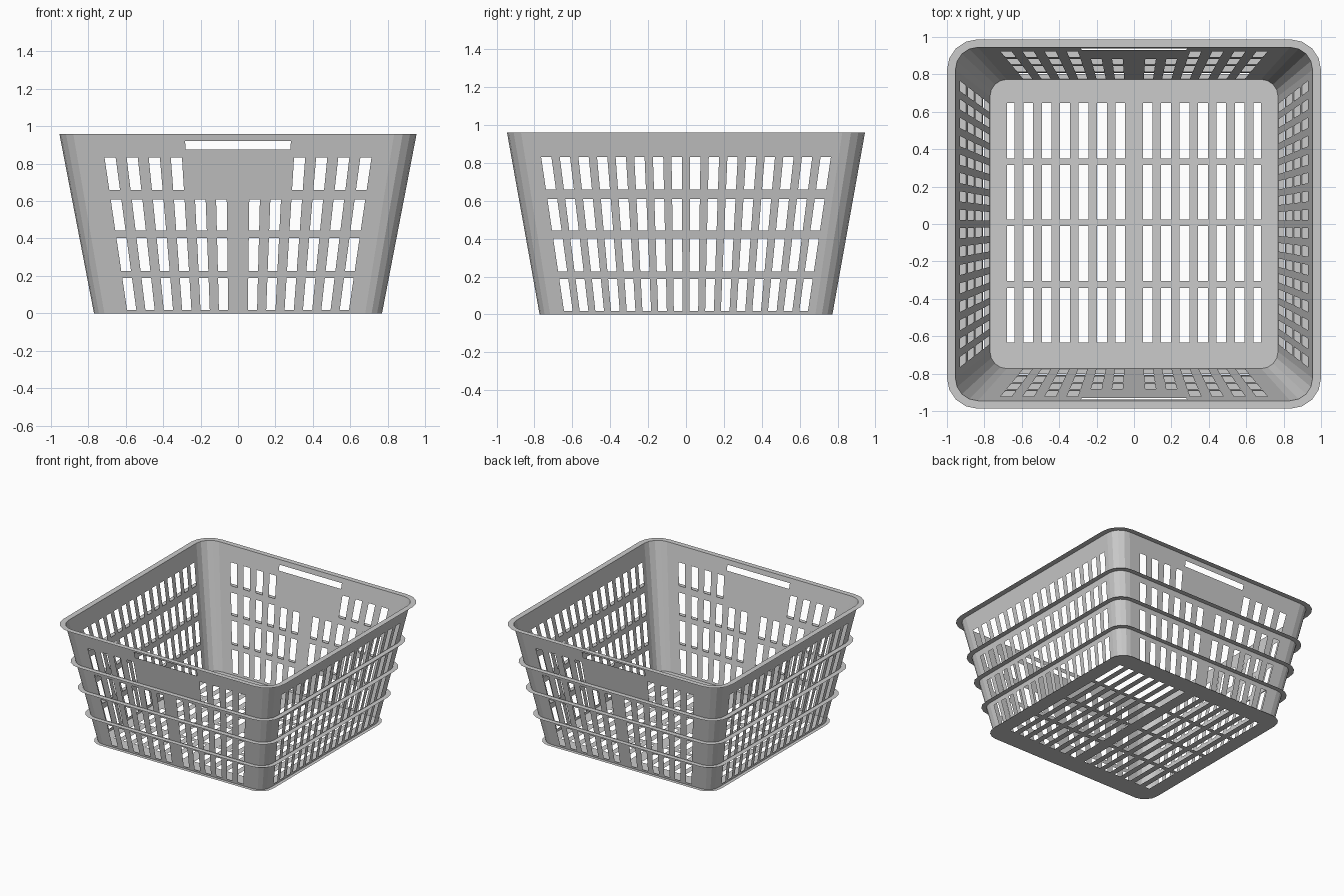
import bpy, bmesh, math

if "Cube" in bpy.data.objects:
    bpy.data.objects.remove(bpy.data.objects["Cube"])

H = 0.96
SEG = 4
ROWS = [(0.018, 0.188), (0.227, 0.402), (0.442, 0.609), (0.659, 0.832)]
SLOT = (0.876, 0.921)
SLOT_U = 0.2985


def lerp(a, b, z):
    return a + (b - a) * z / H


def half_x(z): return lerp(0.77, 0.955, z)
def half_y(z): return lerp(0.773, 0.945, z)
def radius(z): return lerp(0.09, 0.12, z)


def make(name, faces):
    bm = bmesh.new()
    for f in faces:
        bm.faces.new([bm.verts.new(p) for p in f])
    bmesh.ops.remove_doubles(bm, verts=bm.verts, dist=1e-5)
    me = bpy.data.meshes.new(name)
    bm.to_mesh(me)
    bm.free()
    ob = bpy.data.objects.new(name, me)
    bpy.context.collection.objects.link(ob)
    return ob


def arc(z, quarter, grow=0.0):
    """Rounded corner points, counter-clockwise, quarter 0 = +x +y."""
    sx, sy = [(1, 1), (-1, 1), (-1, -1), (1, -1)][quarter]
    r = radius(z)
    cx, cy = sx * (half_x(z) - r), sy * (half_y(z) - r)
    pts = []
    for i in range(SEG + 1):
        a = math.pi / 2 * (quarter + i / SEG)
        pts.append((cx + (r + grow) * math.cos(a), cy + (r + grow) * math.sin(a), z))
    return pts


def outline(z, grow=0.0):
    return [p for q in range(4) for p in arc(z, q, grow)]


def breaks(centres, half):
    return sorted(c + s * half for c in centres for s in (-1, 1))


def inside(v, spans):
    return any(a < v < b for a, b in spans)


def wall(name, point, end, cols, half, handle):
    """Flat tapered panel made as a grid with the openings left out."""
    us = breaks(cols, half) + ([-SLOT_U, SLOT_U] if handle else [])
    us = [None] + sorted(us) + [None]
    zs = sorted([0, H] + [v for r in ROWS for v in r] + (list(SLOT) if handle else []))
    spans = [(c - half, c + half) for c in cols]

    def at(i, z):
        w, e = end(z)
        u = -e if i == 0 else e if i == len(us) - 1 else us[i] * w
        return point(u, z)

    faces = []
    for i in range(len(us) - 1):
        um = None if us[i] is None or us[i + 1] is None else (us[i] + us[i + 1]) / 2
        for z0, z1 in zip(zs, zs[1:]):
            zm = (z0 + z1) / 2
            if um is not None:
                blank = handle and abs(um) < SLOT_U and zm > 0.65
                if inside(um, spans) and inside(zm, ROWS) and not blank:
                    continue
                if handle and abs(um) < SLOT_U and SLOT[0] < zm < SLOT[1]:
                    continue
            faces.append([at(i, z0), at(i + 1, z0), at(i + 1, z1), at(i, z1)])
    make(name, faces)


# Perforated walls: front/back carry the hand slots
front_cols = [s * (0.10 + 0.127 * i) for s in (-1, 1) for i in range(6)]
side_cols = [s * (0.0533 + 0.1067 * i) for s in (-1, 1) for i in range(8)]
end_x = lambda z: (half_x(z), half_x(z) - radius(z))
end_y = lambda z: (half_y(z), half_y(z) - radius(z))
for s, n in ((1, "front_wall"), (-1, "back_wall")):
    wall(n, lambda u, z, s=s: (s * u, -s * half_y(z), z), end_x, front_cols, 0.032, True)
for s, n in ((1, "right_wall"), (-1, "left_wall")):
    wall(n, lambda u, z, s=s: (s * half_x(z), s * u, z), end_y, side_cols, 0.0295, False)

# Rounded corner posts
corners = []
for q in range(4):
    lo, hi = arc(0, q), arc(H, q)
    corners += [[lo[i], lo[i + 1], hi[i + 1], hi[i]] for i in range(SEG)]
make("wall_corners", corners)

# Thin flanges: three ribs and the top rim
for name, z, grow in (("lower_rib", 0.222, 0.038), ("middle_rib", 0.438, 0.04),
                      ("upper_rib", 0.655, 0.04), ("top_rim", H, 0.043)):
    a, b = outline(z), outline(z, grow)
    if name == "top_rim":
        b = [(x * 1.0 / (half_x(H) + grow), y * 0.987 / (half_y(H) + grow), z) for x, y, z in b]
    n = len(a)
    make(name, [[a[i], b[i], b[(i + 1) % n], a[(i + 1) % n]] for i in range(n)])

# Slatted floor with a small outer lip
lip = 0.028
ex, ey = half_x(0) - radius(0), half_y(0) - radius(0)
ox, oy = half_x(0) + lip, half_y(0) + lip
cols = [s * (0.073 + 0.0985 * i) for s in (-1, 1) for i in range(7)]
xspans = [(c - 0.026, c + 0.026) for c in cols]
yspans = [(-0.633, -0.342), (-0.305, -0.012), (0.024, 0.316), (0.35, 0.646)]
xs = [-ox, -ex] + breaks(cols, 0.026) + [ex, ox]
ys = [-oy, -ey] + [v for s in yspans for v in s] + [ey, oy]
floor = []
for x0, x1 in zip(xs, xs[1:]):
    for y0, y1 in zip(ys, ys[1:]):
        xm, ym = (x0 + x1) / 2, (y0 + y1) / 2
        if abs(xm) > ex and abs(ym) > ey or inside(xm, xspans) and inside(ym, yspans):
            continue
        floor.append([(x0, y0, 0), (x1, y0, 0), (x1, y1, 0), (x0, y1, 0)])
for q, (sx, sy) in enumerate([(1, 1), (-1, 1), (-1, -1), (1, -1)]):
    floor.append([(sx * ex, sy * ey, 0)] + arc(0, q, lip))
make("slatted_floor", floor)
